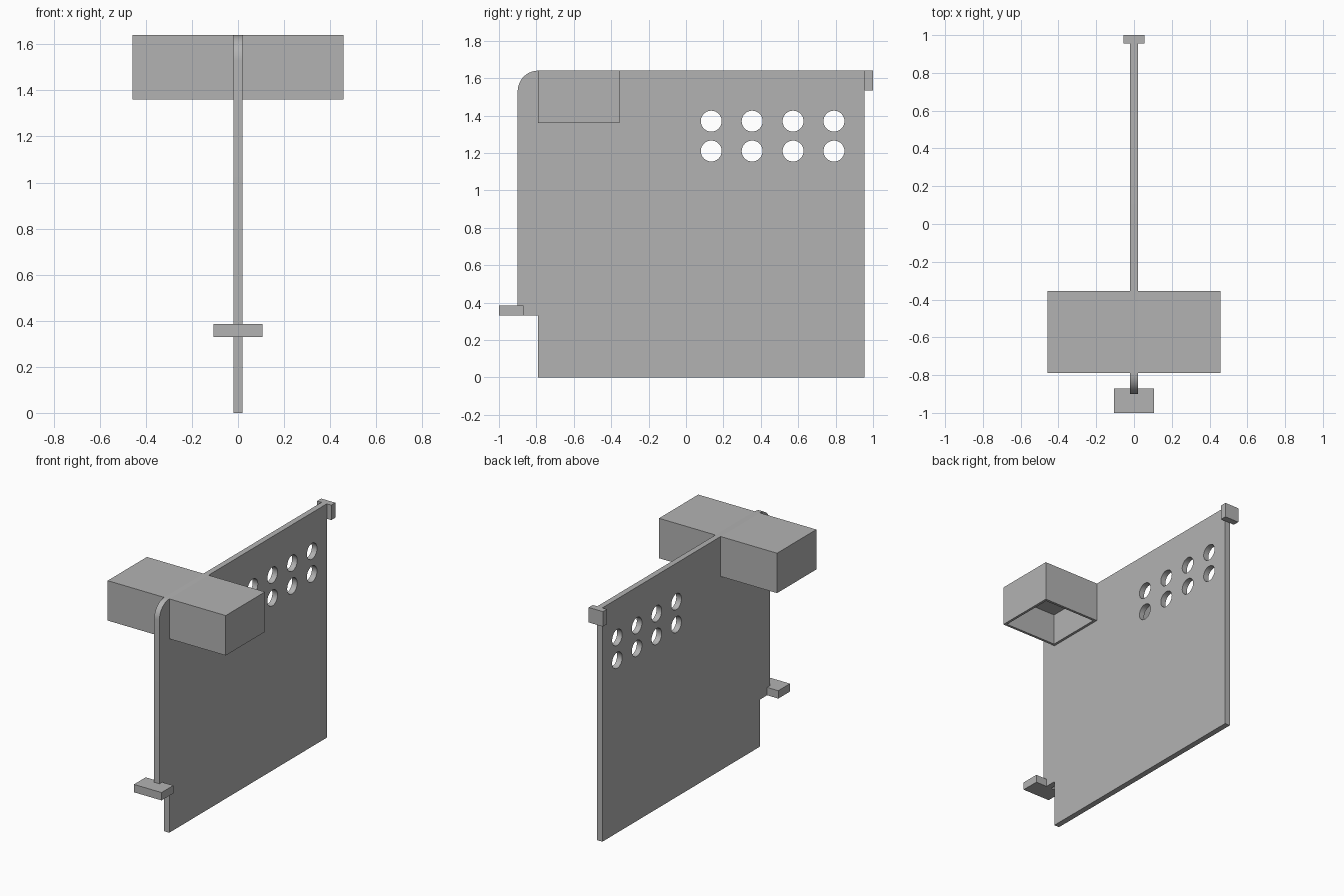
import bpy, bmesh, math
from mathutils import Matrix, Vector

cube = bpy.data.objects.get("Cube")
if cube:
    bpy.data.objects.remove(cube, do_unlink=True)

grey = bpy.data.materials.new("plain_grey")
grey.use_nodes = True
colour = (0.45, 0.45, 0.45, 1)
grey.diffuse_color = colour
grey.node_tree.nodes["Principled BSDF"].inputs["Base Color"].default_value = colour


def finish(name, bm):
    bmesh.ops.recalc_face_normals(bm, faces=bm.faces)
    mesh = bpy.data.meshes.new(name)
    bm.to_mesh(mesh)
    bm.free()
    mesh.materials.append(grey)
    obj = bpy.data.objects.new(name, mesh)
    bpy.context.collection.objects.link(obj)
    return obj


def box_bm(low, high):
    low, high = Vector(low), Vector(high)
    bm = bmesh.new()
    bmesh.ops.create_cube(bm, size=1, matrix=Matrix.Translation((low + high) / 2)
                          @ Matrix.Diagonal((*(high - low), 1)))
    return bm


HALF = 0.02
TOP = 1.64

# Upright panel: notched lower front, rounded upper front corner
radius = 0.11
outline = [(-0.79, 0), (0.955, 0), (0.955, TOP)]
for i in range(13):
    a = math.pi / 2 * (1 + i / 12)
    outline.append((-0.9 + radius + radius * math.cos(a), TOP - radius + radius * math.sin(a)))
outline += [(-0.9, 0.33), (-0.79, 0.33)]
bm = bmesh.new()
face = bm.faces.new([bm.verts.new((-HALF, y, z)) for y, z in outline])
side = bmesh.ops.extrude_face_region(bm, geom=[face])["geom"]
bmesh.ops.translate(bm, vec=(2 * HALF, 0, 0),
                    verts=[g for g in side if isinstance(g, bmesh.types.BMVert)])
panel = finish("panel", bm)

# Two rows of round holes
bm = bmesh.new()
for row in (1.21, 1.37):
    for col in range(4):
        place = Matrix.Translation((0, 0.135 + col * 0.2187, row)) @ Matrix.Rotation(math.pi / 2, 4, "Y")
        bmesh.ops.create_cone(bm, cap_ends=True, segments=32, radius1=0.056, radius2=0.056,
                              depth=0.2, matrix=place)
cutter = finish("hole_cutter", bm)
cutter.hide_render = True
cut = panel.modifiers.new("holes", "BOOLEAN")
cut.operation = "DIFFERENCE"
cut.solver = "EXACT"
cut.object = cutter
bpy.context.view_layer.objects.active = panel
panel.select_set(True)
bpy.ops.object.modifier_apply(modifier=cut.name)
bpy.data.objects.remove(cutter, do_unlink=True)
bpy.ops.object.shade_smooth_by_angle(angle=math.radians(30))

# Hollow pods on both sides, open underneath
for name, x0, x1 in (("left_pod", HALF, 0.458), ("right_pod", -0.458, -HALF)):
    bm = box_bm((x0, -0.79, 1.36), (x1, -0.355, TOP))
    bmesh.ops.recalc_face_normals(bm, faces=bm.faces)
    bottom = min(bm.faces, key=lambda f: f.calc_center_median().z)
    bmesh.ops.inset_region(bm, faces=[bottom], thickness=0.025)
    pit = bmesh.ops.extrude_face_region(bm, geom=[bottom])["geom"]
    bmesh.ops.translate(bm, vec=(0, 0, 0.22),
                        verts=[g for g in pit if isinstance(g, bmesh.types.BMVert)])
    if bottom.is_valid:
        bmesh.ops.delete(bm, geom=[bottom], context="FACES_ONLY")
    finish(name, bm)

# Front foot plate and rear top tab
finish("front_foot", box_bm((-0.107, -1, 0.33), (0.107, -0.87, 0.385)))
finish("rear_tab", box_bm((-0.055, 0.955, 1.535), (0.055, 1, TOP)))
